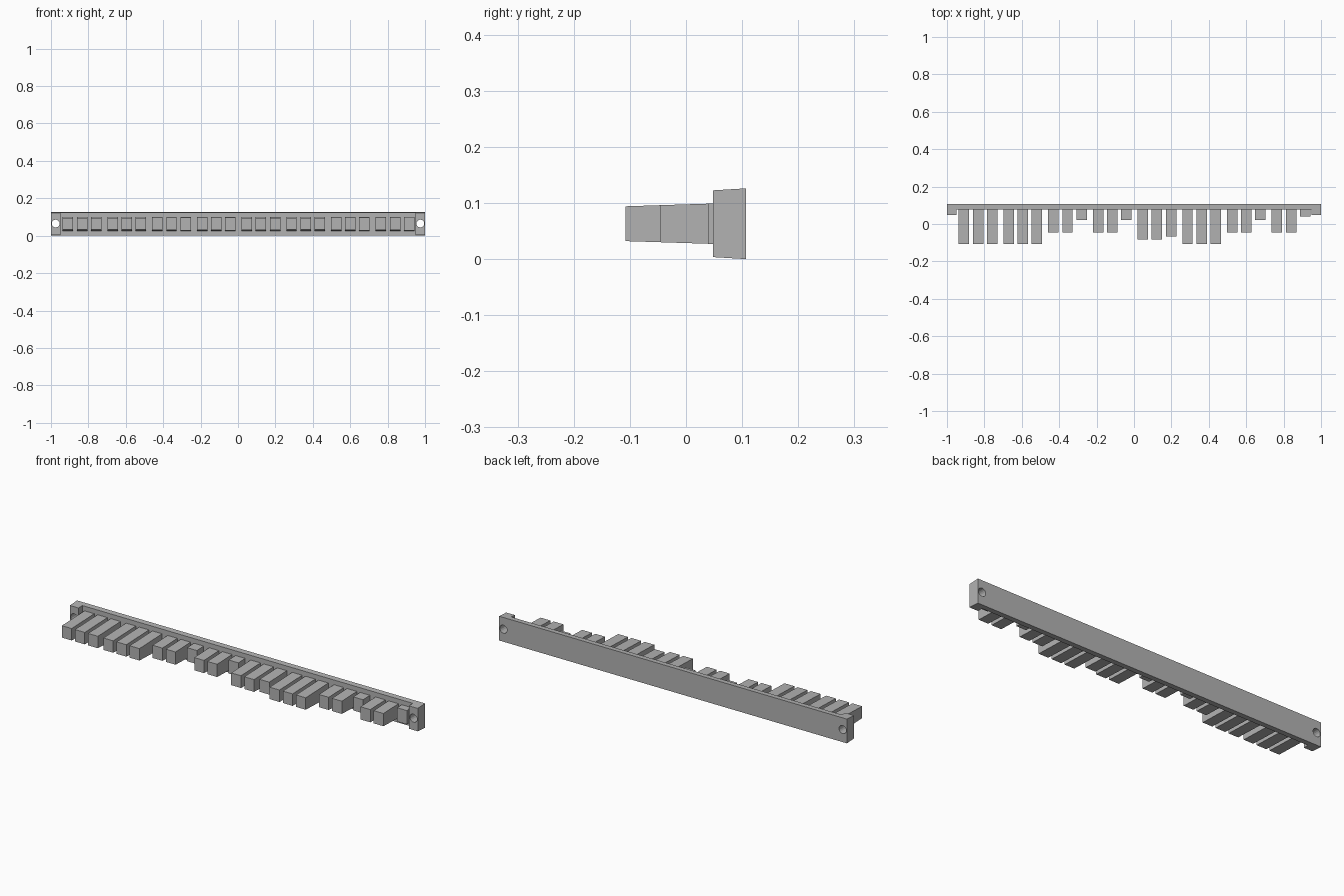
import bpy
import bmesh
import math
from mathutils import Matrix

old = bpy.data.objects.get("Cube")
if old:
    bpy.data.objects.remove(old, do_unlink=True)

grey = bpy.data.materials.new("plain grey")
grey.use_nodes = True
colour = (0.45, 0.45, 0.45, 1)
grey.diffuse_color = colour
grey.node_tree.nodes["Principled BSDF"].inputs["Base Color"].default_value = colour

MID_Z = 0.063
BACK, FACE, TAB = 0.107, 0.078, 0.048


def drafted_prism(name, outline, half_height):
    """Raise a plan outline to a height that varies with depth."""
    bm = bmesh.new()
    rings = [[bm.verts.new((x, y, MID_Z + s * half_height(y))) for x, y in outline]
             for s in (-1, 1)]
    bm.faces.new(rings[0][::-1])
    bm.faces.new(rings[1])
    n = len(outline)
    for i in range(n):
        j = (i + 1) % n
        bm.faces.new((rings[0][i], rings[0][j], rings[1][j], rings[1][i]))
    bmesh.ops.recalc_face_normals(bm, faces=bm.faces)
    mesh = bpy.data.meshes.new(name)
    bm.to_mesh(mesh)
    bm.free()
    mesh.materials.append(grey)
    obj = bpy.data.objects.new(name, mesh)
    bpy.context.collection.objects.link(obj)
    return obj


def bar_height(y):
    return 0.0595 + 0.0035 * (y - TAB) / (BACK - TAB)


def tooth_height(y):
    return 0.031 + 0.032 * (y + 0.108)


# Backing bar with a thicker tab at each end
right_half = [(0.95, FACE), (0.95, TAB), (1, TAB), (1, BACK)]
outline = right_half + [(-x, y) for x, y in reversed(right_half)]
bar = drafted_prism("backing_bar", outline, bar_height)

# Screw holes through the tabs
bm = bmesh.new()
for side in (-1, 1):
    place = Matrix.Translation((side * 0.975, 0.08, 0.065)) @ Matrix.Rotation(math.pi / 2, 4, "X")
    bmesh.ops.create_cone(bm, cap_ends=True, segments=16, radius1=0.021,
                          radius2=0.021, depth=0.2, matrix=place)
mesh = bpy.data.meshes.new("screw_hole_cutter")
bm.to_mesh(mesh)
bm.free()
mesh.materials.append(grey)
cutter = bpy.data.objects.new("screw_hole_cutter", mesh)
bpy.context.collection.objects.link(cutter)
cutter.hide_render = True
cutter.hide_set(True)
cut = bar.modifiers.new("screw_holes", "BOOLEAN")
cut.object = cutter
cut.operation = "DIFFERENCE"
cut.solver = "EXACT"
bpy.context.view_layer.objects.active = bar
bpy.ops.object.modifier_apply(modifier=cut.name)
bpy.data.objects.remove(cutter, do_unlink=True)

# Teeth in groups of three, each group with its own tip depths
LONG, MID, SHORT = -0.108, -0.045, 0.022
groups = [
    (LONG, LONG, LONG), (LONG, LONG, LONG),
    (MID, MID, SHORT), (MID, MID, SHORT),
    (-0.083, -0.083, -0.066), (LONG, LONG, LONG),
    (MID, MID, SHORT), (MID, MID, 0.04),
]
for g, tips in enumerate(groups):
    for t, tip in enumerate(tips):
        x = -0.937 + 0.239 * g + 0.0755 * t
        drafted_prism(f"tooth_{g * 3 + t + 1}",
                      [(x, tip), (x + 0.056, tip), (x + 0.056, 0.085), (x, 0.085)],
                      tooth_height)
